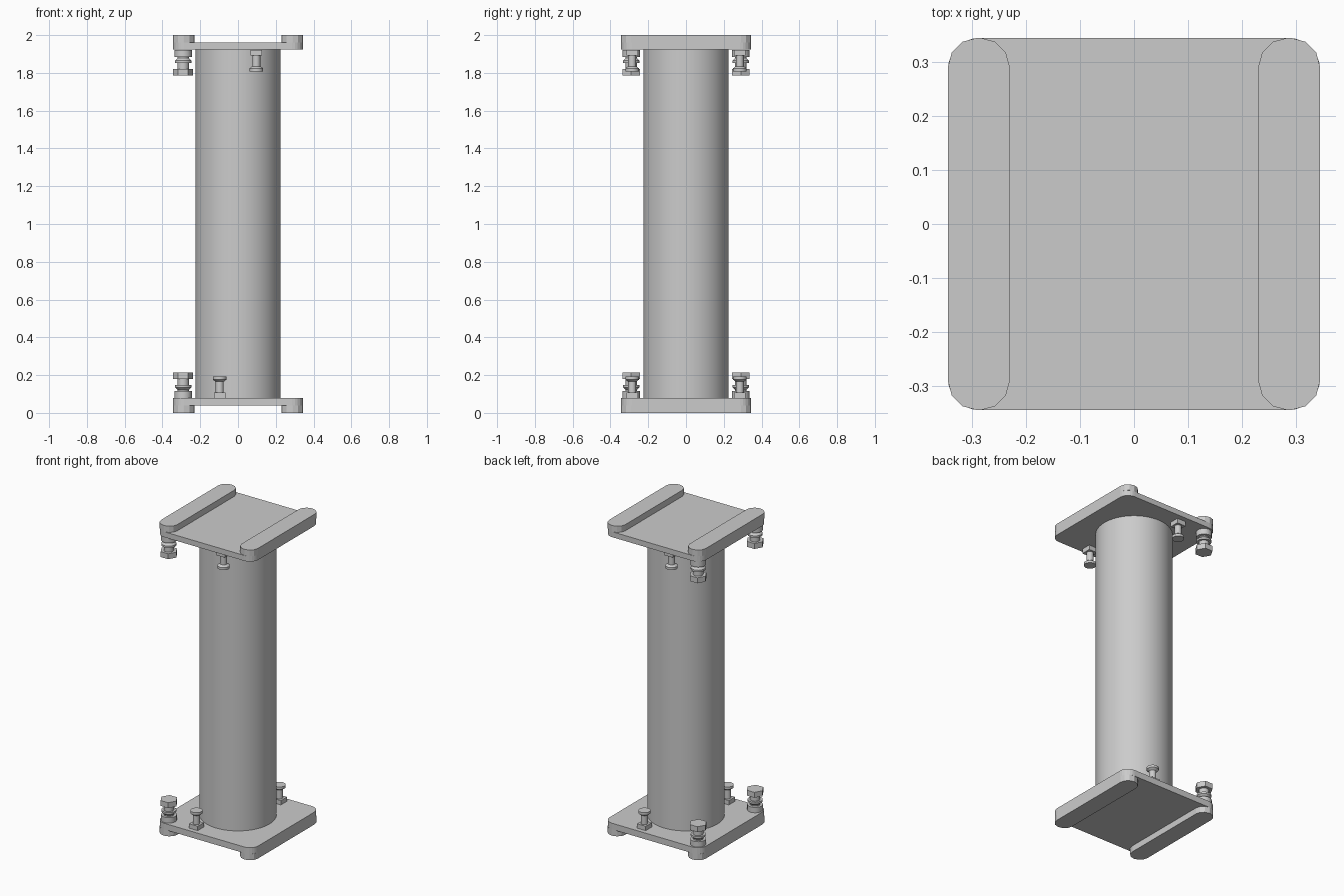
import bpy, bmesh, math

if "Cube" in bpy.data.objects:
    bpy.data.objects.remove(bpy.data.objects["Cube"])

metal = bpy.data.materials.new("grey_metal")
metal.diffuse_color = (0.6, 0.6, 0.6, 1)
metal.use_nodes = True
metal.node_tree.nodes["Principled BSDF"].inputs["Base Color"].default_value = metal.diffuse_color


def finish(bm, name, smooth=False):
    bmesh.ops.recalc_face_normals(bm, faces=bm.faces)
    me = bpy.data.meshes.new(name)
    bm.to_mesh(me)
    bm.free()
    ob = bpy.data.objects.new(name, me)
    bpy.context.collection.objects.link(ob)
    me.materials.append(metal)
    if smooth:
        bpy.ops.object.select_all(action='DESELECT')
        ob.select_set(True)
        bpy.context.view_layer.objects.active = ob
        bpy.ops.object.shade_smooth_by_angle(angle=math.radians(35))
    return ob


def rounded_slab(name, x0, x1, y0, y1, z0, z1, r, seg):
    """Slab with rounded vertical corners."""
    pts = []
    corners = [(x1 - r, y1 - r), (x0 + r, y1 - r), (x0 + r, y0 + r), (x1 - r, y0 + r)]
    for q, (cx, cy) in enumerate(corners):
        for i in range(seg + 1):
            a = math.pi / 2 * (q + i / seg)
            pts.append((cx + r * math.cos(a), cy + r * math.sin(a)))
    bm = bmesh.new()
    low = [bm.verts.new((x, y, z0)) for x, y in pts]
    high = [bm.verts.new((x, y, z1)) for x, y in pts]
    bm.faces.new(low[::-1])
    bm.faces.new(high)
    for i in range(len(pts)):
        j = (i + 1) % len(pts)
        bm.faces.new((low[i], low[j], high[j], high[i]))
    return finish(bm, name)


def stacked(name, x, y, top, sections, smooth=True):
    """Prisms and cones stacked on a plate: (sides, r0, r1, z0, z1, turn)."""
    bm = bmesh.new()
    for sides, r0, r1, z0, z1, turn in sections:
        rings = []
        for r, z in ((r0, z0), (r1, z1)):
            z = 2 - z if top else z
            rings.append([bm.verts.new((x + r * math.cos(turn + math.tau * i / sides),
                                        y + r * math.sin(turn + math.tau * i / sides), z))
                          for i in range(sides)])
        a, b = rings
        bm.faces.new(a)
        bm.faces.new(b)
        for i in range(sides):
            j = (i + 1) % sides
            bm.faces.new((a[i], a[j], b[j], b[i]))
    return finish(bm, name, smooth)


# Column
stacked("column", 0, 0, False, [(64, 0.225, 0.225, 0.08, 1.925, 0)])

levelling_bolt = [
    (20, 0.046, 0.046, 0.078, 0.115, 0),   # collar
    (20, 0.030, 0.030, 0.115, 0.182, 0),   # shank
    (20, 0.030, 0.044, 0.122, 0.135, 0),   # flared washer
    (20, 0.044, 0.044, 0.135, 0.147, 0),
    (6, 0.053, 0.053, 0.180, 0.215, 0),    # hex head
]
clamp_screw = [
    (4, 0.044, 0.044, 0.078, 0.108, math.pi / 4),  # square nut
    (16, 0.021, 0.021, 0.108, 0.165, 0),           # stem
    (16, 0.021, 0.036, 0.165, 0.176, 0),           # flare
    (16, 0.036, 0.036, 0.176, 0.192, 0),           # round head
]

E = 0.345
for end, top in (("bottom", False), ("top", True)):
    # Square end plate
    z0, z1 = (1.925, 1.96) if top else (0.04, 0.075 + 0.005)
    rounded_slab(end + "_plate", -E, E, -E, E, z0, z1, 0.06, 6)
    # Two rails running front to back on the outside of the plate
    z0, z1 = (1.96, 2.0) if top else (0.0, 0.04)
    rounded_slab(end + "_rail_left", -E, -0.23, -E, E, z0, z1, 0.055, 3)
    rounded_slab(end + "_rail_right", 0.23, E, -E, E, z0, z1, 0.055, 3)
    for side, s in (("front", -1), ("back", 1)):
        stacked(f"{end}_hex_bolt_{side}", -0.29, 0.29 * s, top, levelling_bolt)
        x = 0.097 * s * (-1 if top else 1)
        stacked(f"{end}_clamp_screw_{side}", x, 0.285 * s, top, clamp_screw)
